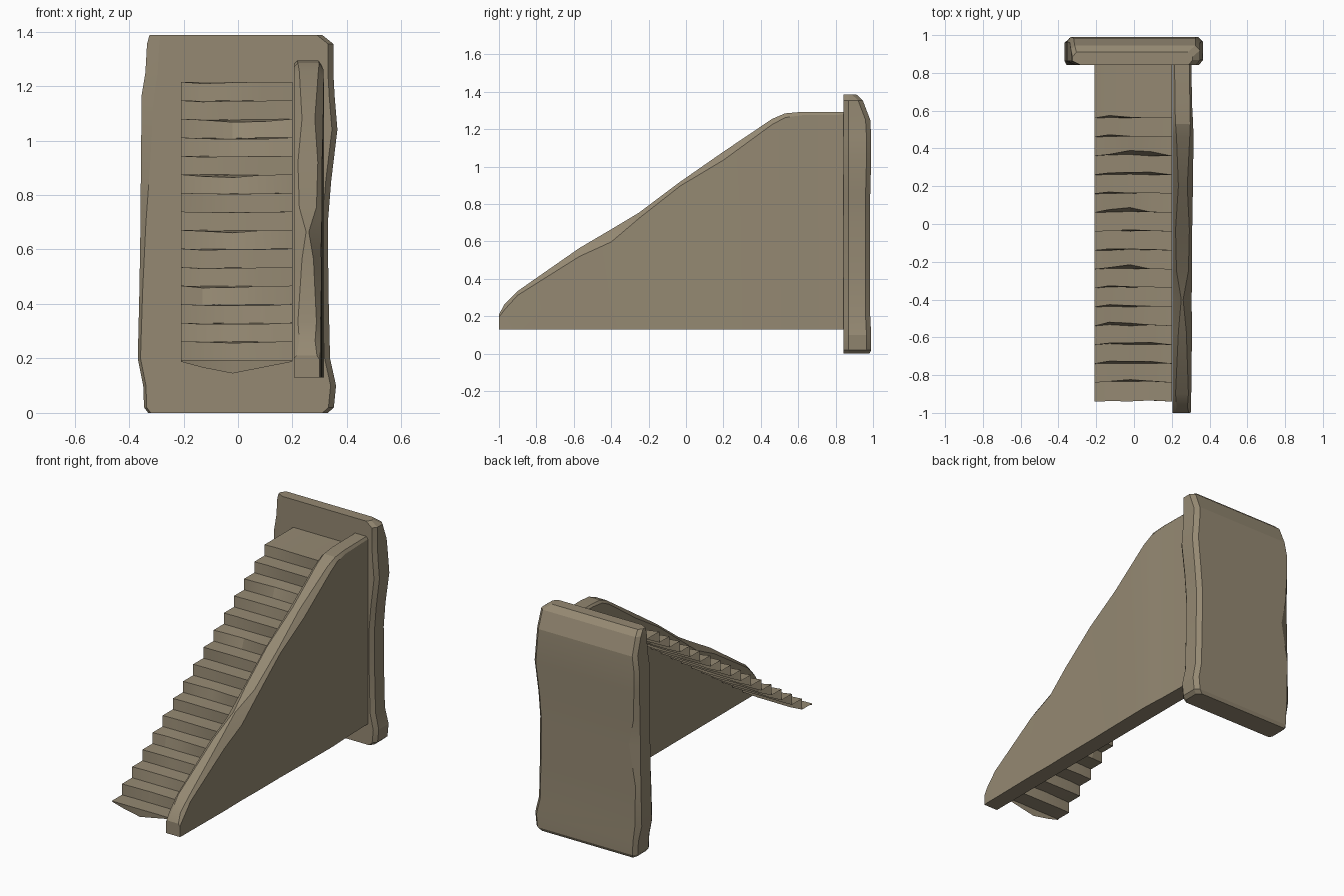
import bpy
import bmesh
import random

random.seed(4)
if "Cube" in bpy.data.objects:
    bpy.data.objects.remove(bpy.data.objects["Cube"])

stone = bpy.data.materials.new("tan_stone")
stone.use_nodes = True
colour = (0.30, 0.25, 0.17, 1)
stone.diffuse_color = colour
stone.node_tree.nodes["Principled BSDF"].inputs["Base Color"].default_value = colour


def loft(name, rings, closed=True, angle=0.3):
    """Skin a row of equal-length point rings; closed adds caps."""
    bm = bmesh.new()
    rows = [[bm.verts.new(p) for p in ring] for ring in rings]
    n = len(rows[0])
    for a, b in zip(rows, rows[1:]):
        for i in range(n if closed else n - 1):
            j = (i + 1) % n
            bm.faces.new((a[i], a[j], b[j], b[i]))
    if closed:
        bm.faces.new(rows[0])
        bm.faces.new(rows[-1])
        bmesh.ops.recalc_face_normals(bm, faces=bm.faces)
    mesh = bpy.data.meshes.new(name)
    bm.to_mesh(mesh)
    bm.free()
    mesh.materials.append(stone)
    obj = bpy.data.objects.new(name, mesh)
    bpy.context.collection.objects.link(obj)
    bpy.ops.object.select_all(action="DESELECT")
    obj.select_set(True)
    bpy.context.view_layer.objects.active = obj
    bpy.ops.object.shade_smooth_by_angle(angle=angle)
    return obj


# Upright slab: height, left x, right x, back y, front-left wear, back-left wear
levels = [
    (0.00, -0.33, 0.33, 0.98, 0.01, 0.01),
    (0.02, -0.345, 0.352, 0.99, 0.01, 0.02),
    (0.10, -0.348, 0.36, 0.99, 0.01, 0.02),
    (0.20, -0.368, 0.338, 0.985, 0.01, 0.03),
    (0.45, -0.362, 0.332, 0.985, 0.012, 0.02),
    (0.70, -0.358, 0.33, 0.985, 0.02, 0.06),
    (0.85, -0.357, 0.342, 0.985, 0.03, 0.03),
    (1.04, -0.355, 0.365, 0.99, 0.04, 0.02),
    (1.16, -0.355, 0.355, 0.99, 0.045, 0.02),
    (1.25, -0.34, 0.35, 0.985, 0.045, 0.02),
    (1.355, -0.334, 0.35, 0.945, 0.045, 0.02),
    (1.387, -0.325, 0.31, 0.91, 0.04, 0.02),
]
slab = []
for z, xl, xr, yb, fw, bw in levels:
    yf = 0.843
    slab.append([
        (xl + fw, yf, z), (xr - 0.02, yf, z), (xr, yf + 0.025, z),
        (xr, yb - 0.025, z), (xr - 0.025, yb, z), (xl + bw, yb, z),
        (xl, yb - 0.025, z), (xl, yf + 0.02, z)])
loft("back_slab", slab)

# Sloping side wall: distance, top height, outer x, edge wear
profile = [
    (-1.0, 0.21, 0.300, 0.01), (-0.97, 0.265, 0.303, 0.02),
    (-0.90, 0.335, 0.303, 0.015), (-0.57, 0.565, 0.307, 0.03),
    (-0.40, 0.665, 0.305, 0.045), (-0.25, 0.755, 0.308, 0.02),
    (-0.03, 0.92, 0.308, 0.015), (0.20, 1.08, 0.312, 0.03),
    (0.46, 1.255, 0.315, 0.02), (0.53, 1.285, 0.313, 0.015),
    (0.62, 1.293, 0.308, 0.012), (0.85, 1.293, 0.303, 0.01),
]
wall = [[(0.205, y, 0.13), (0.205, y, z - w), (0.205 + w, y, z),
         (xo - w, y, z), (xo, y, z - w * 1.5), (xo, y, 0.13)]
        for y, z, xo, w in profile]
loft("side_wall", wall)

# Staircase: a thin folded sheet with worn nosings and a landing
STEPS, RUN, RISE = 16, 0.1, 0.068
columns = [-0.21, -0.13, -0.02, 0.09, 0.2]


def worn_row(y, z, drop=0.0, wear=0.0):
    row = []
    for i, x in enumerate(columns):
        inner = 0 < i < len(columns) - 1
        chip = random.uniform(0, wear) if inner else 0
        row.append((x, y + chip, z - chip * 0.4 - drop * (1 - abs(i - 2) / 2)))
    return row


stairs = [worn_row(-0.935, 0.188, drop=0.043)]
for s in range(STEPS):
    y, z = -0.94 + RUN * s, 0.195 + RISE * s
    if s:
        stairs.append(worn_row(y, z - RISE, wear=0.008))
    stairs.append(worn_row(y, z, wear=0.03 if s % 3 == 1 else 0.015))
stairs.append(worn_row(0.85, 0.195 + RISE * (STEPS - 1)))
loft("stair_treads", stairs, closed=False, angle=0.2)
